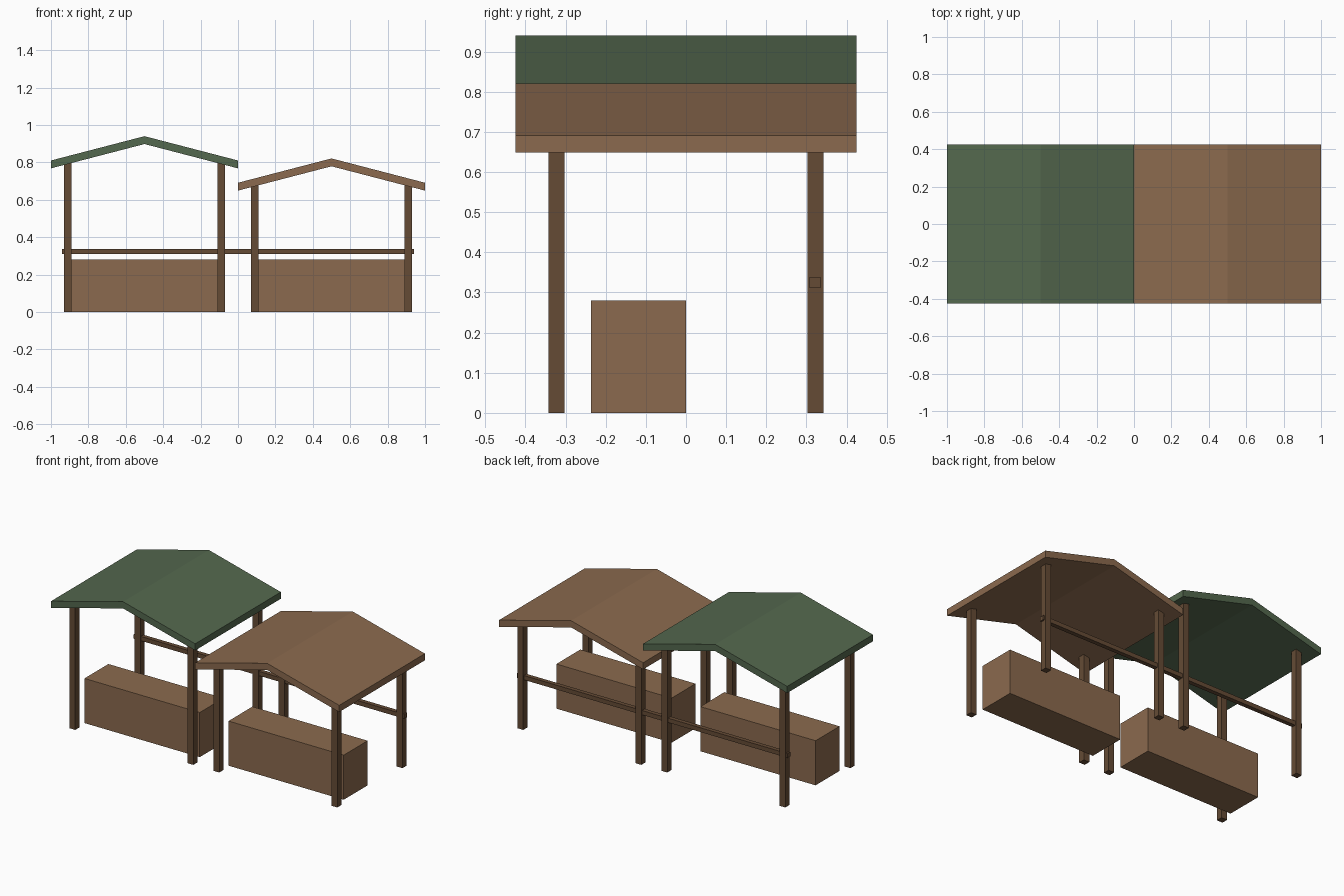
import bpy, bmesh

if "Cube" in bpy.data.objects:
    bpy.data.objects.remove(bpy.data.objects["Cube"])


def srgb(r, g, b):
    def lin(c):
        c /= 255
        return c / 12.92 if c <= 0.04045 else ((c + 0.055) / 1.055) ** 2.4
    return (lin(r), lin(g), lin(b), 1)


def material(name, rgb):
    m = bpy.data.materials.new(name)
    m.diffuse_color = srgb(*rgb)
    m.use_nodes = True
    m.node_tree.nodes["Principled BSDF"].inputs["Base Color"].default_value = m.diffuse_color
    return m


green = material("green roof paint", (84, 104, 78))
brown = material("light brown wood", (139, 106, 78))
dark = material("dark brown wood", (101, 75, 53))


def prism(name, profile, y0, y1, mat):
    """Extrude an x-z profile from y0 to y1."""
    bm = bmesh.new()
    face = bm.faces.new([bm.verts.new((x, y0, z)) for x, z in profile])
    ext = bmesh.ops.extrude_face_region(bm, geom=[face])
    for v in ext["geom"]:
        if isinstance(v, bmesh.types.BMVert):
            v.co.y = y1
    bmesh.ops.recalc_face_normals(bm, faces=bm.faces)
    mesh = bpy.data.meshes.new(name)
    bm.to_mesh(mesh)
    bm.free()
    mesh.materials.append(mat)
    ob = bpy.data.objects.new(name, mesh)
    bpy.context.collection.objects.link(ob)
    return ob


def box(name, x0, x1, y0, y1, z0, z1, mat):
    return prism(name, [(x0, z0), (x1, z0), (x1, z1), (x0, z1)], y0, y1, mat)


def stall(side, cx, eave, roof_mat):
    # Gabled roof slab with vertical eave cuts
    t, rise = 0.042, 0.13
    prism(side + "_roof",
          [(cx - 0.5, eave), (cx, eave + rise), (cx + 0.5, eave),
           (cx + 0.5, eave + t), (cx, eave + rise + t), (cx - 0.5, eave + t)],
          -0.425, 0.425, roof_mat)
    # Four corner posts, tops tucked into the roof
    for sx, xn in ((-1, "left"), (1, "right")):
        for sy, yn in ((-1, "front"), (1, "back")):
            px, py, h = cx + sx * 0.41, sy * 0.323, 0.02
            box(f"{side}_{yn}_{xn}_post", px - h, px + h, py - h, py + h,
                0, eave + 0.032, dark)
    # Counter block
    box(side + "_counter", cx - 0.4, cx + 0.4, -0.237, 0, 0, 0.28, brown)


stall("left_stall", -0.5, 0.768, green)
stall("right_stall", 0.5, 0.649, brown)

# Long rail joining the back posts of both stalls
box("back_rail", -0.94, 0.94, 0.308, 0.335, 0.311, 0.338, dark)
